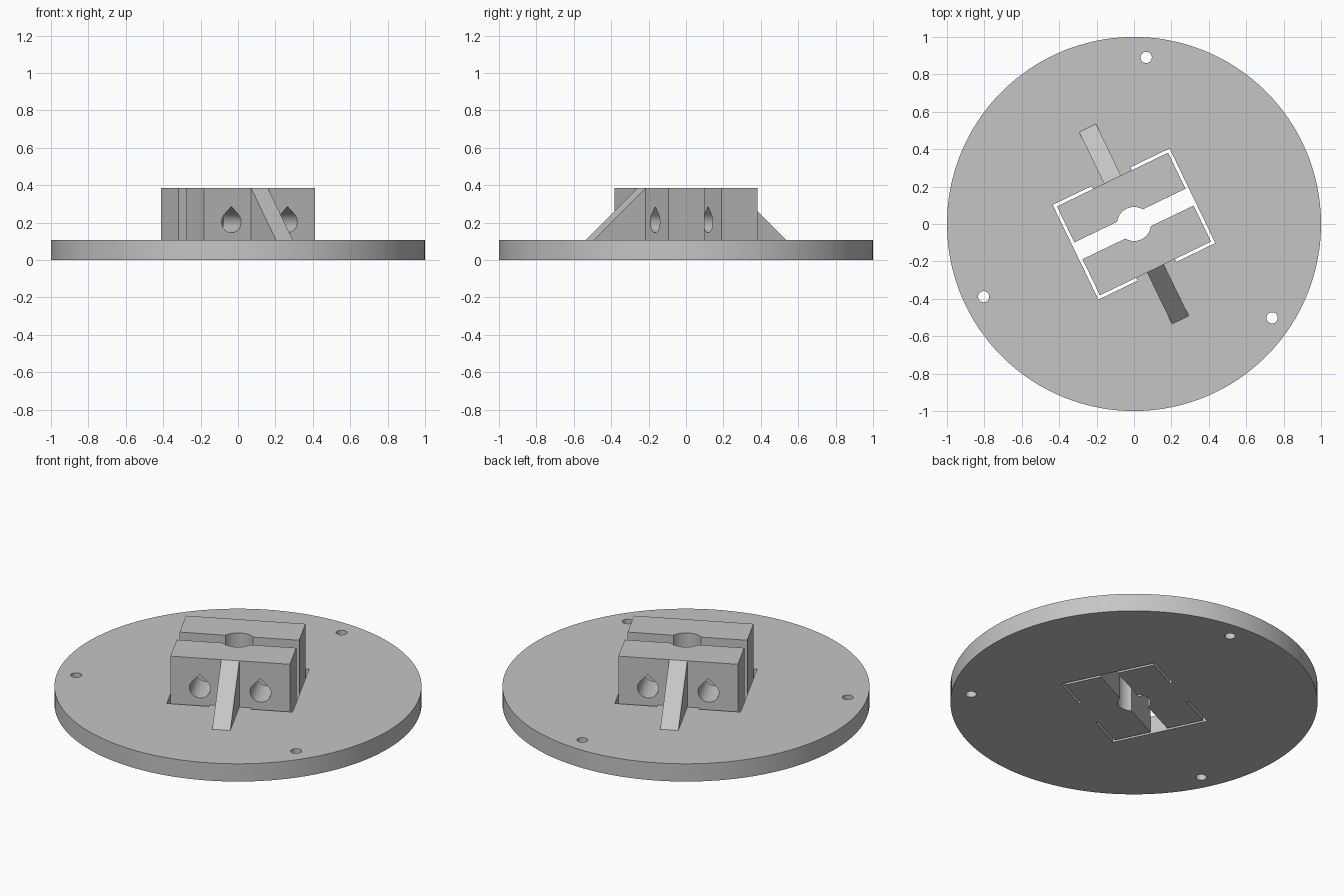
import bpy, bmesh
from math import pi, radians, sin, cos, sqrt
from mathutils import Matrix, Vector

cube = bpy.data.objects.get("Cube")
if cube:
    bpy.data.objects.remove(cube, do_unlink=True)

TURN = radians(25.8)      # the clamp is turned on the plate
PLATE_TOP, BLOCK_TOP = 0.107, 0.385
HALF_U, HALF_V = 0.33, 0.264
ALONG_U = Matrix(((0, 0, 1, 0), (1, 0, 0, 0), (0, 1, 0, 0), (0, 0, 0, 1)))
ALONG_V = Matrix.Rotation(pi / 2, 4, 'X')
HALF_TURN = Matrix.Rotation(pi, 4, 'Z')

grey = bpy.data.materials.new("plain grey")
grey.use_nodes = True
grey.diffuse_color = (0.56, 0.56, 0.56, 1)
grey.node_tree.nodes["Principled BSDF"].inputs["Base Color"].default_value = grey.diffuse_color


def prism(name, points, low, high, matrix=Matrix()):
    """Extrude a flat outline from low to high, then place it."""
    bm = bmesh.new()
    face = bm.faces.new([bm.verts.new((x, y, low)) for x, y in points])
    moved = bmesh.ops.extrude_face_region(bm, geom=[face])["geom"]
    bmesh.ops.translate(bm, vec=(0, 0, high - low),
                        verts=[g for g in moved if isinstance(g, bmesh.types.BMVert)])
    bmesh.ops.transform(bm, matrix=matrix, verts=bm.verts)
    bmesh.ops.recalc_face_normals(bm, faces=bm.faces)
    mesh = bpy.data.meshes.new(name)
    bm.to_mesh(mesh)
    bm.free()
    mesh.materials.append(grey)
    obj = bpy.data.objects.new(name, mesh)
    bpy.context.collection.objects.link(obj)
    return obj


def circle(radius, count, x=0, y=0):
    return [(x + radius * cos(2 * pi * i / count), y + radius * sin(2 * pi * i / count))
            for i in range(count)]


def rectangle(u, v):
    return [(-u, -v), (u, -v), (u, v), (-u, v)]


def teardrop(radius, x, z):
    arc = [radians(135 + 270 * i / 24) for i in range(25)]
    return [(x + radius * cos(a), z + radius * sin(a)) for a in arc] + [(x, z + radius * sqrt(2))]


def combine(target, tool, operation):
    tool.hide_render = True
    mod = target.modifiers.new(tool.name, 'BOOLEAN')
    mod.operation, mod.solver, mod.object = operation, 'EXACT', tool
    bpy.context.view_layer.objects.active = target
    bpy.ops.object.modifier_apply(modifier=mod.name)
    bpy.data.objects.remove(tool, do_unlink=True)


# Round plate with the raised block
body = prism("clamp_plate", circle(1, 128), 0, PLATE_TOP)
combine(body, prism("block", rectangle(HALF_U, HALF_V), 0.05, BLOCK_TOP), 'UNION')

# Sloping ribs on both long sides
rib = [(0.15, 0.06), (0.57, 0.06), (0.57, PLATE_TOP), (HALF_V, BLOCK_TOP), (0.15, 0.3)]
for turn in (Matrix(), HALF_TURN):
    combine(body, prism("rib", rib, -0.05, 0.05, turn @ ALONG_U), 'UNION')

# C-shaped relief slots round the block ends
START, OUT_U, OUT_V = 0.115, 0.347, 0.281
slot = [(START, OUT_V), (OUT_U, OUT_V), (OUT_U, -OUT_V), (START, -OUT_V),
        (START, -HALF_V), (HALF_U, -HALF_V), (HALF_U, HALF_V), (START, HALF_V)]
for turn in (Matrix(), HALF_TURN):
    combine(body, prism("slot", slot, -0.1, 0.5, turn), 'DIFFERENCE')

# Split channel and central bore
combine(body, prism("channel", rectangle(0.34, 0.05), -0.1, 0.5), 'DIFFERENCE')
combine(body, prism("bore", circle(0.091, 48), -0.1, 0.5), 'DIFFERENCE')

# Teardrop bolt holes through both jaws
for side in (-1, 1):
    hole = teardrop(0.058, side * 0.167, 0.204)
    combine(body, prism("bolt_hole", hole, -0.4, 0.4, ALONG_V), 'DIFFERENCE')

# Three screw holes near the rim
for degrees in (60, 180, 300):
    a = radians(degrees)
    hole = circle(0.03, 24, 0.893 * cos(a), 0.893 * sin(a))
    combine(body, prism("screw_hole", hole, -0.1, 0.5), 'DIFFERENCE')

# Turn the whole piece and shade it
body.data.transform(Matrix.Rotation(TURN, 4, 'Z'))
body.select_set(True)
bpy.context.view_layer.objects.active = body
bpy.ops.object.shade_smooth_by_angle(angle=radians(30))
